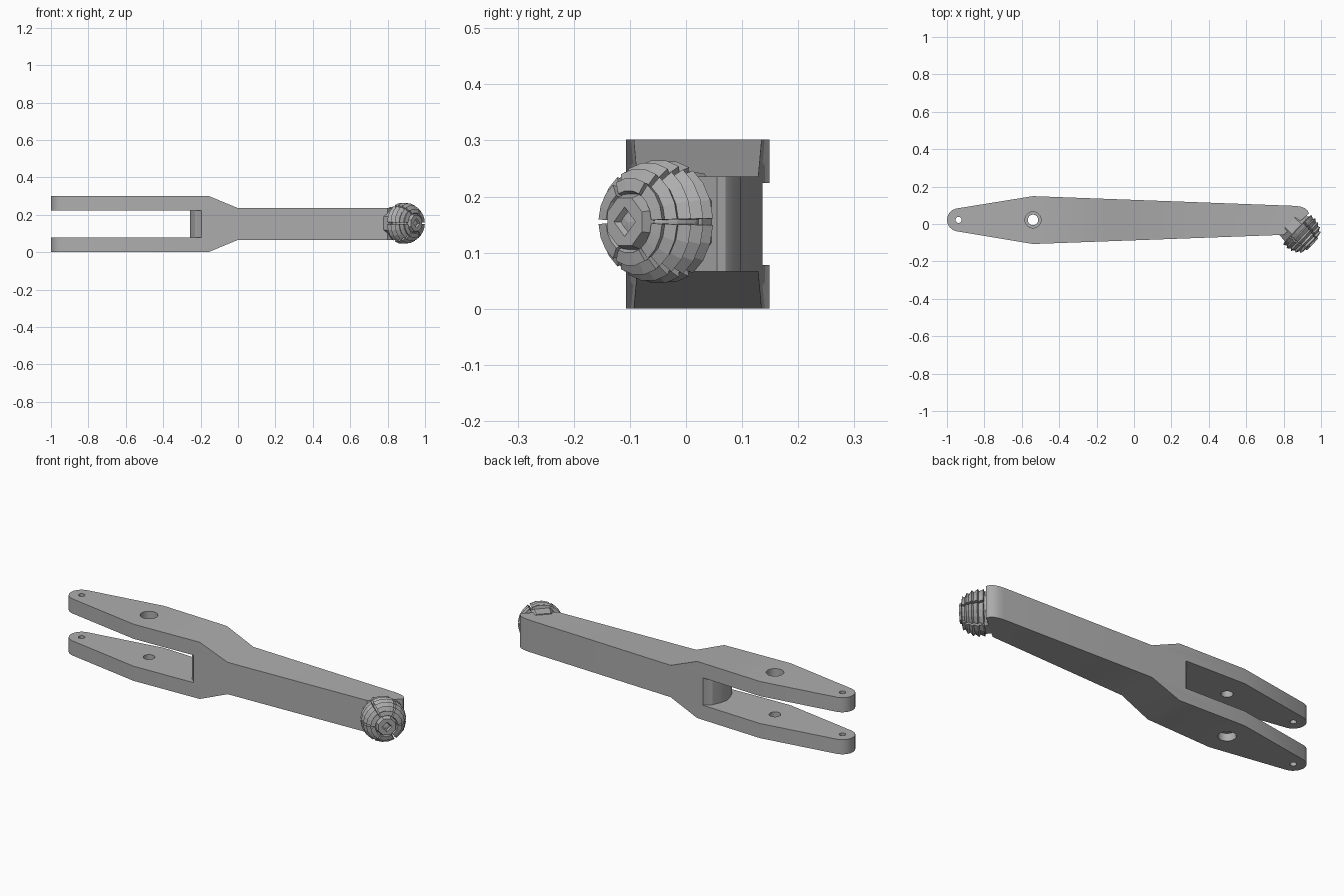
import bpy, bmesh
from math import sin, cos, pi, radians
from mathutils import Matrix, Vector

cube = bpy.data.objects.get("Cube")
if cube:
    bpy.data.objects.remove(cube, do_unlink=True)

grey = bpy.data.materials.new("plain grey")
grey.use_nodes = True
grey.diffuse_color = (0.42, 0.42, 0.42, 1)
grey.node_tree.nodes["Principled BSDF"].inputs["Base Color"].default_value = (0.42, 0.42, 0.42, 1)


def finish(bm, name):
    bmesh.ops.recalc_face_normals(bm, faces=bm.faces)
    mesh = bpy.data.meshes.new(name)
    bm.to_mesh(mesh)
    bm.free()
    mesh.materials.append(grey)
    ob = bpy.data.objects.new(name, mesh)
    bpy.context.collection.objects.link(ob)
    return ob


def prism(name, points, low, high, place):
    """Extrude a 2D outline between two levels; place maps (u, v, level) to xyz."""
    bm = bmesh.new()
    a = [bm.verts.new(place(u, v, low)) for u, v in points]
    b = [bm.verts.new(place(u, v, high)) for u, v in points]
    bm.faces.new(a)
    bm.faces.new(b)
    for i in range(len(a)):
        j = (i + 1) % len(a)
        bm.faces.new((a[i], a[j], b[j], b[i]))
    return finish(bm, name)


def upright(u, v, w):
    return (u, v, w)


def sideways(u, v, w):
    return (u, w, v)


def circle(x, y, r, n):
    return [(x + r * cos(2 * pi * i / n), y + r * sin(2 * pi * i / n)) for i in range(n)]


def select(ob):
    bpy.ops.object.select_all(action='DESELECT')
    ob.select_set(True)
    bpy.context.view_layer.objects.active = ob


def cut(ob, cutter, operation='DIFFERENCE'):
    select(ob)
    mod = ob.modifiers.new("cut", 'BOOLEAN')
    mod.operation = operation
    mod.solver = 'EXACT'
    mod.object = cutter
    bpy.ops.object.modifier_apply(modifier=mod.name)
    bpy.data.objects.remove(cutter, do_unlink=True)


# Forked arm: plan outline trimmed by its side profile
nose = [(-0.938 + 0.062 * cos(radians(a)), 0.022 + 0.062 * sin(radians(a)))
        for a in range(104, 257, 19)]
plan = nose + [(-0.54, -0.107), (0.8, -0.058), (0.935, 0.055),
               (0.93, 0.07), (0.915, 0.084), (0.89, 0.093), (0.86, 0.097), (-0.54, 0.149)]
arm = prism("forked_arm", plan, 0, 0.302, upright)

upper = [(-1.1, 0.151), (-0.16, 0.151), (0, 0.085), (1.1, 0.085)]
profile = [(x, 0.151 + h) for x, h in upper] + [(x, 0.151 - h) for x, h in reversed(upper)]
cut(arm, prism("trim", profile, -0.4, 0.4, sideways), 'INTERSECT')

# Slot between the prongs, ending against a rounded web
web = [(-0.19, 0.15), (-0.2, 0.13), (-0.23, 0.105), (-0.248, 0.065), (-0.257, 0.03)]
slot = [(-1.2, 0.15)] + web + [(x, 0.022 * 2 - y) for x, y in reversed(web)] + [(-1.2, -0.15)]
cut(arm, prism("slot", slot, 0.078, 0.224, upright))

# Pin hole, pivot hole and its outer counterbores
for x, r, low, high in ((-0.938, 0.016, -0.1, 0.4), (-0.54, 0.028, -0.1, 0.4),
                        (-0.54, 0.043, 0.262, 0.4), (-0.54, 0.043, -0.1, 0.04)):
    cut(arm, prism("hole", circle(x, 0.022, r, 24), low, high, upright))
select(arm)
bpy.ops.object.shade_smooth_by_angle(angle=radians(25))

# Angled head: local z becomes the head axis, pointing forward and outward
axis = Vector((0.72, -0.69, 0)).normalized()
turn = Matrix.Translation((0.888, -0.045, 0.155)) @ axis.to_track_quat('Z', 'Y').to_matrix().to_4x4()


def sector(name, outline, start, end, steps):
    """Revolve a closed (radius, height) outline through part of a turn."""
    bm = bmesh.new()
    rows = []
    for s in range(steps + 1):
        a = start + (end - start) * s / steps
        rows.append([bm.verts.new((r * cos(a), r * sin(a), t)) for r, t in outline])
    n = len(outline)
    for p, q in zip(rows, rows[1:]):
        for i in range(n):
            j = (i + 1) % n
            bm.faces.new((p[i], p[j], q[j], q[i]))
    bm.faces.new(rows[0])
    bm.faces.new(rows[-1])
    ob = finish(bm, name)
    ob.data.transform(turn)
    return ob


# Stepped blades: a saw-tooth arc repeated round the head
teeth = []
for k in range(5):
    a = radians(34 + 14 * k)
    b = radians(34 + 14 * (k + 1) - 3)
    teeth += [(0.1 * sin(a), 0.1 * cos(a)), (0.111 * sin(b), 0.111 * cos(b))]
blade = teeth + [(0.07, -0.03), (0.04, 0.05)]
for i in range(6):
    start = radians(60 * i + 3)
    sector(f"head_blade_{i + 1}", blade, start, start + radians(54), 3)


def cone(name, n, r1, r2, low, high, spin=0):
    bm = bmesh.new()
    bmesh.ops.create_cone(bm, cap_ends=True, segments=n, radius1=r1, radius2=r2, depth=high - low,
                          matrix=Matrix.Translation((0, 0, (low + high) / 2)) @ Matrix.Rotation(spin, 4, 'Z'))
    ob = finish(bm, name)
    ob.data.transform(turn)
    return ob


# Core under the blades and flared neck into the arm
bm = bmesh.new()
bmesh.ops.create_icosphere(bm, subdivisions=3, radius=0.086)
core = finish(bm, "head_core")
core.data.transform(turn)
cone("neck", 8, 0.093, 0.1, -0.075, -0.01, pi / 8)

# Nose plate with a diamond socket
plate = cone("nose_plate", 8, 0.058, 0.046, 0.06, 0.093, pi / 8)
cut(plate, cone("socket", 4, 0.012, 0.028, 0.075, 0.095))
